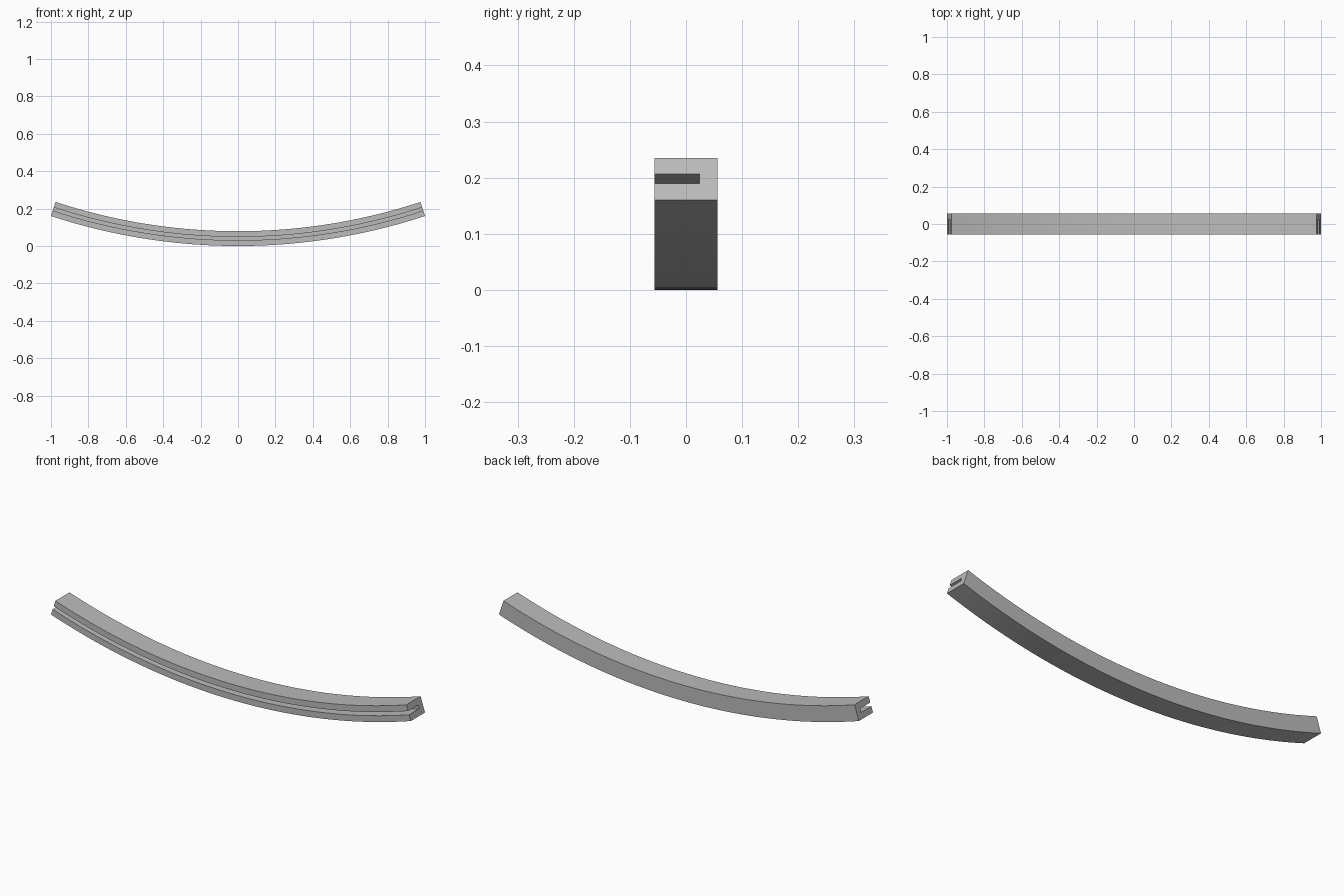
import bpy, bmesh, math

cube = bpy.data.objects.get("Cube")
if cube:
    bpy.data.objects.remove(cube, do_unlink=True)

RADIUS = 3.2                       # radius of the underside
HALF_ANGLE = math.asin(1 / RADIUS)
SEGMENTS = 48
DEPTH, THICK = 0.056, 0.079        # half depth, radial thickness
SLOT_LOW, SLOT_HIGH, SLOT_BACK = 0.0305, 0.0485, 0.024

grey = bpy.data.materials.new("plain grey")
grey.use_nodes = True
colour = (0.5, 0.5, 0.5, 1)
grey.diffuse_color = colour
grey.node_tree.nodes["Principled BSDF"].inputs["Base Color"].default_value = colour

# Channel cross-section: (depth, height above the underside), slot open to the front
profile = [(-DEPTH, 0), (DEPTH, 0), (DEPTH, THICK), (-DEPTH, THICK),
           (-DEPTH, SLOT_HIGH), (SLOT_BACK, SLOT_HIGH),
           (SLOT_BACK, SLOT_LOW), (-DEPTH, SLOT_LOW)]

# Sweep the section along the arc
bm = bmesh.new()
rings = []
for i in range(SEGMENTS + 1):
    a = HALF_ANGLE * (2 * i / SEGMENTS - 1)
    rings.append([bm.verts.new(((RADIUS - h) * math.sin(a), y,
                                RADIUS - (RADIUS - h) * math.cos(a)))
                  for y, h in profile])
count = len(profile)
for r, s in zip(rings, rings[1:]):
    for j in range(count):
        k = (j + 1) % count
        bm.faces.new((r[j], r[k], s[k], s[j]))

# End caps
bm.faces.new(rings[0])
bm.faces.new(rings[-1])
bmesh.ops.recalc_face_normals(bm, faces=bm.faces)

mesh = bpy.data.meshes.new("curved_channel_bar")
bm.to_mesh(mesh)
bm.free()
mesh.materials.append(grey)
bar = bpy.data.objects.new("curved_channel_bar", mesh)
bpy.context.collection.objects.link(bar)

# Smooth along the curve, crisp at the corners
bpy.ops.object.select_all(action='DESELECT')
bar.select_set(True)
bpy.context.view_layer.objects.active = bar
bpy.ops.object.shade_smooth_by_angle(angle=math.radians(30))
